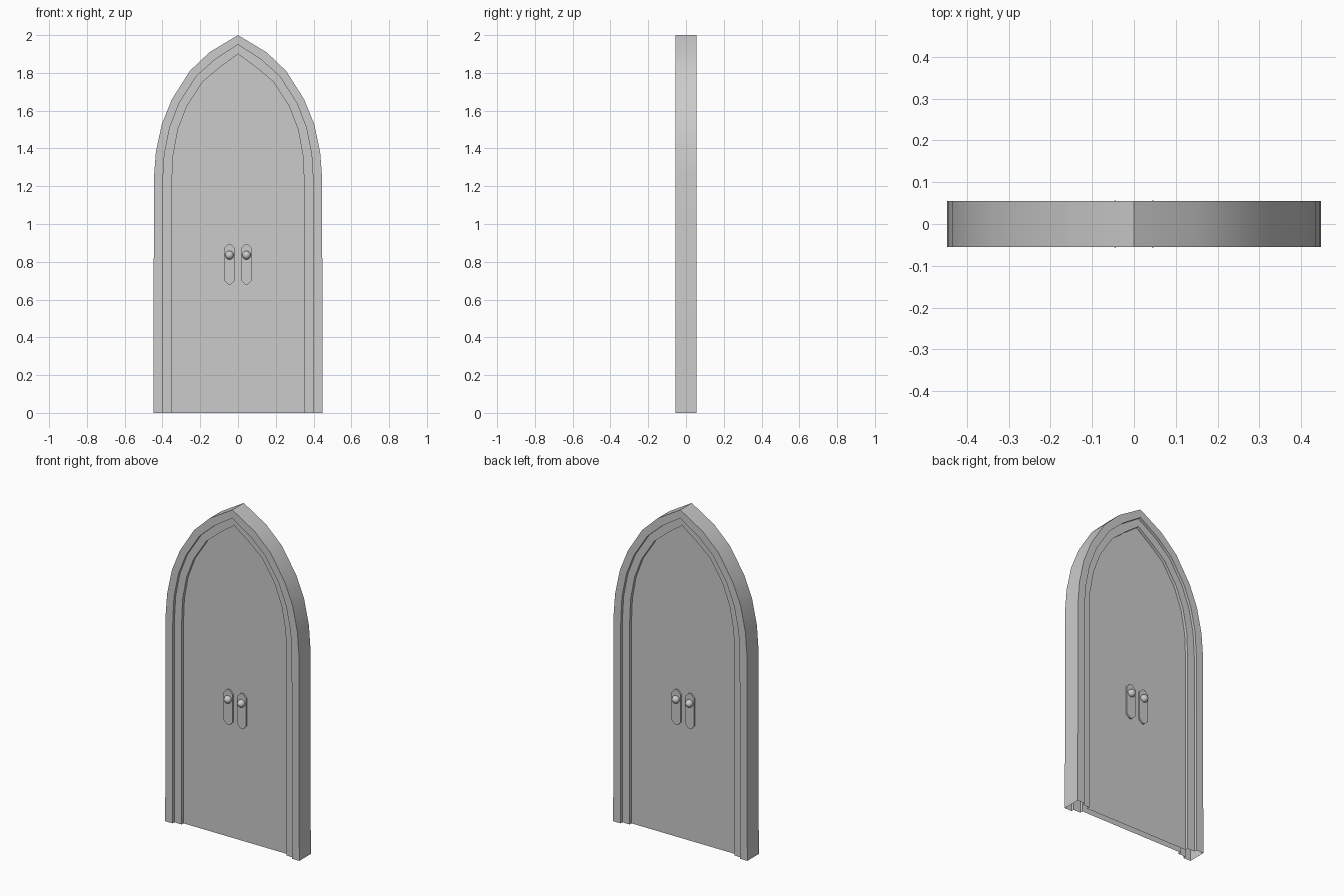
import bpy, bmesh, math
from mathutils import Matrix

if "Cube" in bpy.data.objects:
    bpy.data.objects.remove(bpy.data.objects["Cube"])

# Half outlines of the pointed arch, from the foot up to the tip
OUTER = [(.448, 0), (.445, 1.25), (.435, 1.38), (.403, 1.53), (.35, 1.66), (.255, 1.81), (.15, 1.91), (0, 2)]
INNER = [(.35, 0), (.35, 1.22), (.344, 1.36), (.318, 1.50), (.27, 1.625), (.185, 1.755), (.095, 1.83), (0, 1.9)]
MID = [((a + c) / 2, (b + d) / 2) for (a, b), (c, d) in zip(OUTER, INNER)]
Y_FRAME, Y_TRIM, Y_PANEL = .055, .038, .02


def full(half):
    return [(-x, z) for x, z in half] + [(x, z) for x, z in half[-2::-1]]


def finish(name, bm, smooth=True):
    me = bpy.data.meshes.new(name)
    bm.to_mesh(me)
    bm.free()
    ob = bpy.data.objects.new(name, me)
    bpy.context.collection.objects.link(ob)
    if smooth:
        bpy.ops.object.select_all(action='DESELECT')
        ob.select_set(True)
        bpy.context.view_layer.objects.active = ob
        bpy.ops.object.shade_smooth_by_angle(angle=math.radians(30))
    return ob


def loft(bm, sections):
    rows = [[bm.verts.new((x, y, z)) for x, z in full(h)] for h, y in sections]
    for a, b in zip(rows, rows[1:]):
        for i in range(len(a) - 1):
            bm.faces.new((a[i], a[i + 1], b[i + 1], b[i]))


# Outer frame, hollow and open at the foot
bm = bmesh.new()
loft(bm, [(MID, -Y_TRIM), (MID, -Y_FRAME), (OUTER, -Y_FRAME),
          (OUTER, Y_FRAME), (MID, Y_FRAME), (MID, Y_TRIM)])
finish("arch_frame", bm)

# Stepped inner trim, front and back
bm = bmesh.new()
loft(bm, [(INNER, -Y_PANEL), (INNER, -Y_TRIM), (MID, -Y_TRIM)])
loft(bm, [(MID, Y_TRIM), (INNER, Y_TRIM), (INNER, Y_PANEL)])
finish("arch_trim", bm)

# Flat door panel, front and back
bm = bmesh.new()
for y in (-Y_PANEL, Y_PANEL):
    pts = full(INNER)
    if y < 0:
        pts.reverse()
    bm.faces.new([bm.verts.new((x, y, z)) for x, z in pts])
finish("door_panel", bm, False)

# Handle plates with clipped corners, and round knobs
W, C, LOW, HIGH, T = .03, .022, .68, .892, .009
half_plate = [(W - C, LOW), (W, LOW + C), (W, HIGH - C), (W - C, HIGH)]
plate = half_plate + [(-x, z) for x, z in half_plate[::-1]]
for side, label in ((-1, "front"), (1, "back")):
    for cx, hand in ((-.045, "left"), (.045, "right")):
        bm = bmesh.new()
        face = bm.faces.new([bm.verts.new((cx + x, side * Y_PANEL, z)) for x, z in plate])
        ext = bmesh.ops.extrude_face_region(bm, geom=[face])
        verts = [v for v in ext["geom"] if isinstance(v, bmesh.types.BMVert)]
        bmesh.ops.translate(bm, verts=verts, vec=(0, side * T, 0))
        bmesh.ops.recalc_face_normals(bm, faces=bm.faces[:])
        finish(f"handle_plate_{label}_{hand}", bm, False)

        bm = bmesh.new()
        place = Matrix.Translation((cx, side * .033, .835)) @ Matrix.Rotation(math.pi / 2, 4, 'X')
        bmesh.ops.create_uvsphere(bm, u_segments=16, v_segments=8, radius=.023, matrix=place)
        finish(f"knob_{label}_{hand}", bm)
